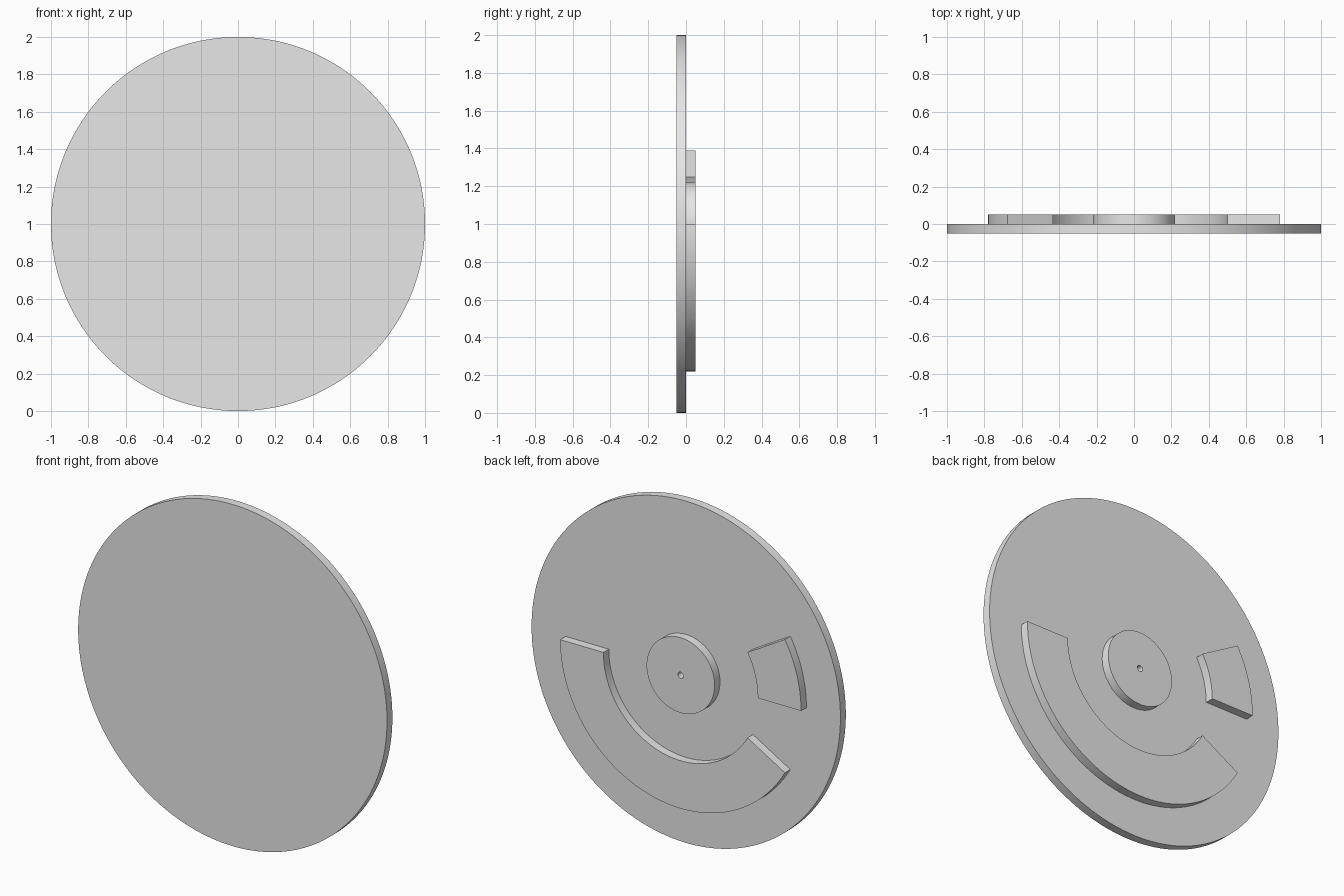
import bpy
import bmesh
from math import cos, sin, radians, pi

cube = bpy.data.objects.get("Cube")
if cube:
    bpy.data.objects.remove(cube, do_unlink=True)

CENTRE_Z = 1.0
SINK = 0.01          # raised parts reach slightly into the disc
RAISED = 0.05

grey = bpy.data.materials.new("plain grey")
grey.use_nodes = True
grey.diffuse_color = (0.8, 0.8, 0.8, 1)
grey.node_tree.nodes["Principled BSDF"].inputs["Base Color"].default_value = (0.8, 0.8, 0.8, 1)


def finish(obj):
    obj.data.materials.append(grey)
    bpy.ops.object.select_all(action="DESELECT")
    obj.select_set(True)
    bpy.context.view_layer.objects.active = obj
    bpy.ops.object.shade_smooth_by_angle(angle=radians(30))


def ring_sector(name, inner, outer, start, end):
    """Raised flat band on the back of the disc, swept between two angles."""
    full = end - start >= 360
    steps = max(12, int((end - start) / 2))
    bm = bmesh.new()
    pairs = []
    for i in range(steps if full else steps + 1):
        a = radians(start + (end - start) * i / steps)
        pairs.append([bm.verts.new((r * cos(a), -SINK, CENTRE_Z + r * sin(a)))
                      for r in (inner, outer)])
    for i in range(steps):
        p, q = pairs[i], pairs[(i + 1) % len(pairs)]
        bm.faces.new((p[0], p[1], q[1], q[0]))
    top = bmesh.ops.extrude_face_region(bm, geom=bm.faces[:])["geom"]
    bmesh.ops.translate(bm, vec=(0, RAISED + SINK, 0),
                        verts=[v for v in top if isinstance(v, bmesh.types.BMVert)])
    bmesh.ops.recalc_face_normals(bm, faces=bm.faces[:])
    mesh = bpy.data.meshes.new(name)
    bm.to_mesh(mesh)
    bm.free()
    obj = bpy.data.objects.new(name, mesh)
    bpy.context.collection.objects.link(obj)
    finish(obj)


# Main disc, standing upright
bpy.ops.mesh.primitive_cylinder_add(vertices=192, radius=1, depth=0.05,
                                    location=(0, -0.025, CENTRE_Z),
                                    rotation=(pi / 2, 0, 0))
disc = bpy.context.object
disc.name = "disc"
finish(disc)

# Hub with a small centre hole, long lower arc, short side block
ring_sector("hub", 0.018, 0.22, 0, 360)
ring_sector("long_arc", 0.5, 0.78, 210, 360)
ring_sector("short_arc", 0.5, 0.78, 150, 180)
